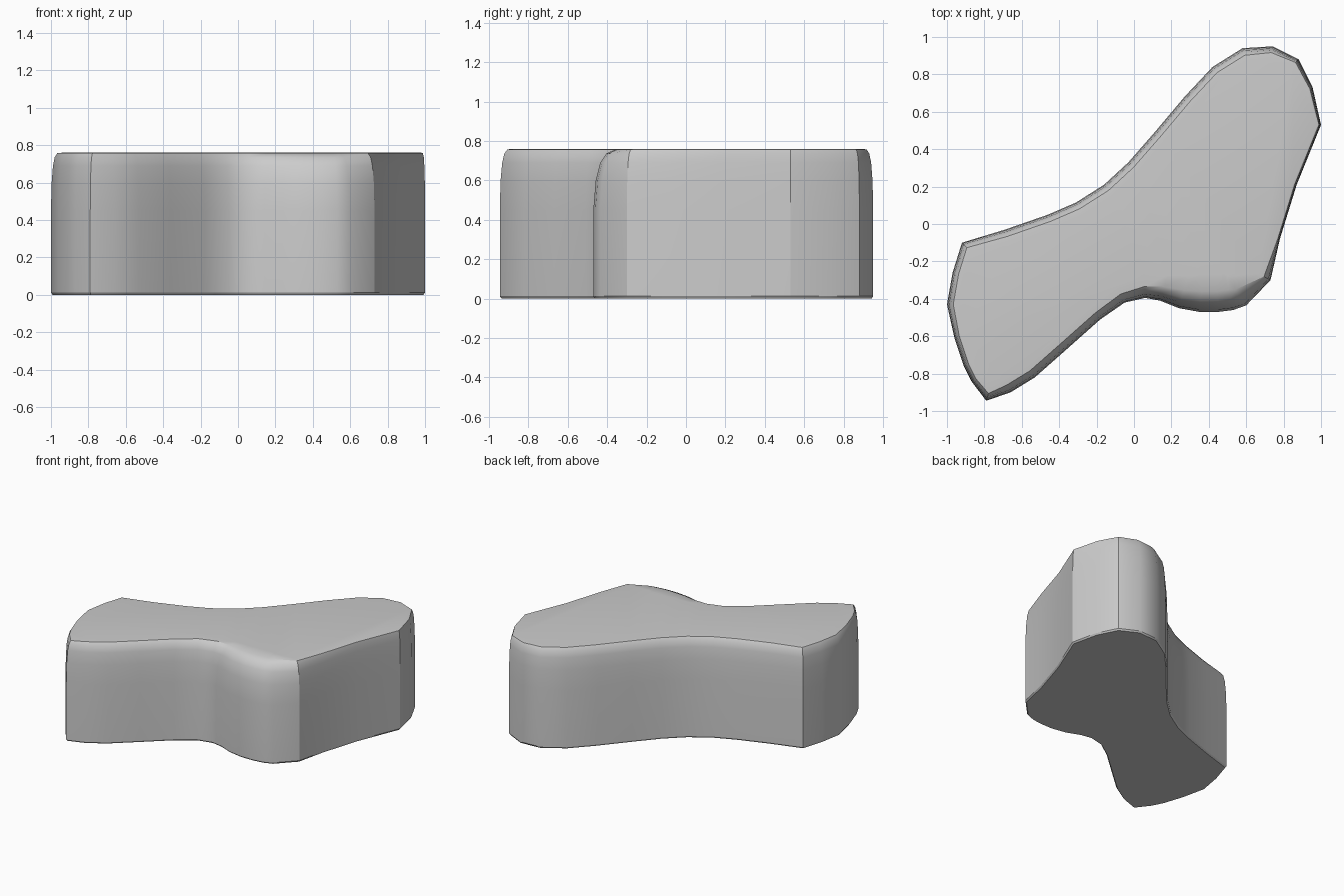
import bpy, bmesh
from mathutils import Vector

if "Cube" in bpy.data.objects:
    bpy.data.objects.remove(bpy.data.objects["Cube"])

# Plan outline, counter-clockwise: x, y, softness of the top edge
OUTLINE = [
    (-.92, -.10, .3), (-.97, -.26, .3), (-1.0, -.43, .3), (-.96, -.61, .25),
    (-.91, -.76, .25), (-.87, -.84, .25), (-.79, -.945, .3), (-.66, -.90, .4),
    (-.53, -.82, .4), (-.36, -.67, .4), (-.18, -.51, .4), (-.05, -.42, .45),
    (.06, -.395, .55), (.14, -.41, .7), (.24, -.45, .9), (.35, -.47, 1),
    (.45, -.47, 1), (.53, -.46, 1), (.60, -.435, .9), (.73, -.30, .35),
    (.78, -.08, .1), (.87, .21, .1), (1.0, .53, .1), (.955, .73, .15),
    (.88, .88, .2), (.74, .95, .3), (.58, .94, .35), (.42, .84, .35),
    (.27, .68, .35), (.11, .49, .35), (-.03, .33, .35), (-.16, .21, .35),
    (-.31, .115, .35), (-.46, .05, .35), (-.69, -.03, .35)]

# Side profile: height, inset at full softness
PROFILE = [(.012, 0), (.45, 0), (.60, .012), (.69, .035), (.735, .065),
           (.757, .11), (.76, .20)]

pts = [Vector(p[:2]) for p in OUTLINE]
n = len(pts)


def inward(i):
    """Mitred inward direction at an outline point."""
    a = (pts[i] - pts[i - 1]).normalized()
    b = (pts[(i + 1) % n] - pts[i]).normalized()
    na, nb = Vector((-a.y, a.x)), Vector((-b.y, b.x))
    return (na + nb) / max(.5, 1 + na.dot(nb))


# Block body: stacked rings following the outline
bm = bmesh.new()


def ring(z, inset, soft=True):
    verts = []
    for i in range(n):
        p = pts[i] + inward(i) * inset * (OUTLINE[i][2] if soft else 1)
        verts.append(bm.verts.new((p.x, p.y, z)))
    return verts


rings = [ring(0, .008, False)] + [ring(z, d) for z, d in PROFILE]
for low, high in zip(rings, rings[1:]):
    for i in range(n):
        j = (i + 1) % n
        bm.faces.new((low[i], low[j], high[j], high[i]))
bm.faces.new(rings[0][::-1])
bm.faces.new(rings[-1])
bmesh.ops.recalc_face_normals(bm, faces=bm.faces)

mesh = bpy.data.meshes.new("block_body")
bm.to_mesh(mesh)
bm.free()
body = bpy.data.objects.new("block_body", mesh)
bpy.context.collection.objects.link(body)
bpy.context.view_layer.objects.active = body
body.select_set(True)
bpy.ops.object.shade_smooth_by_angle(angle=.54)
